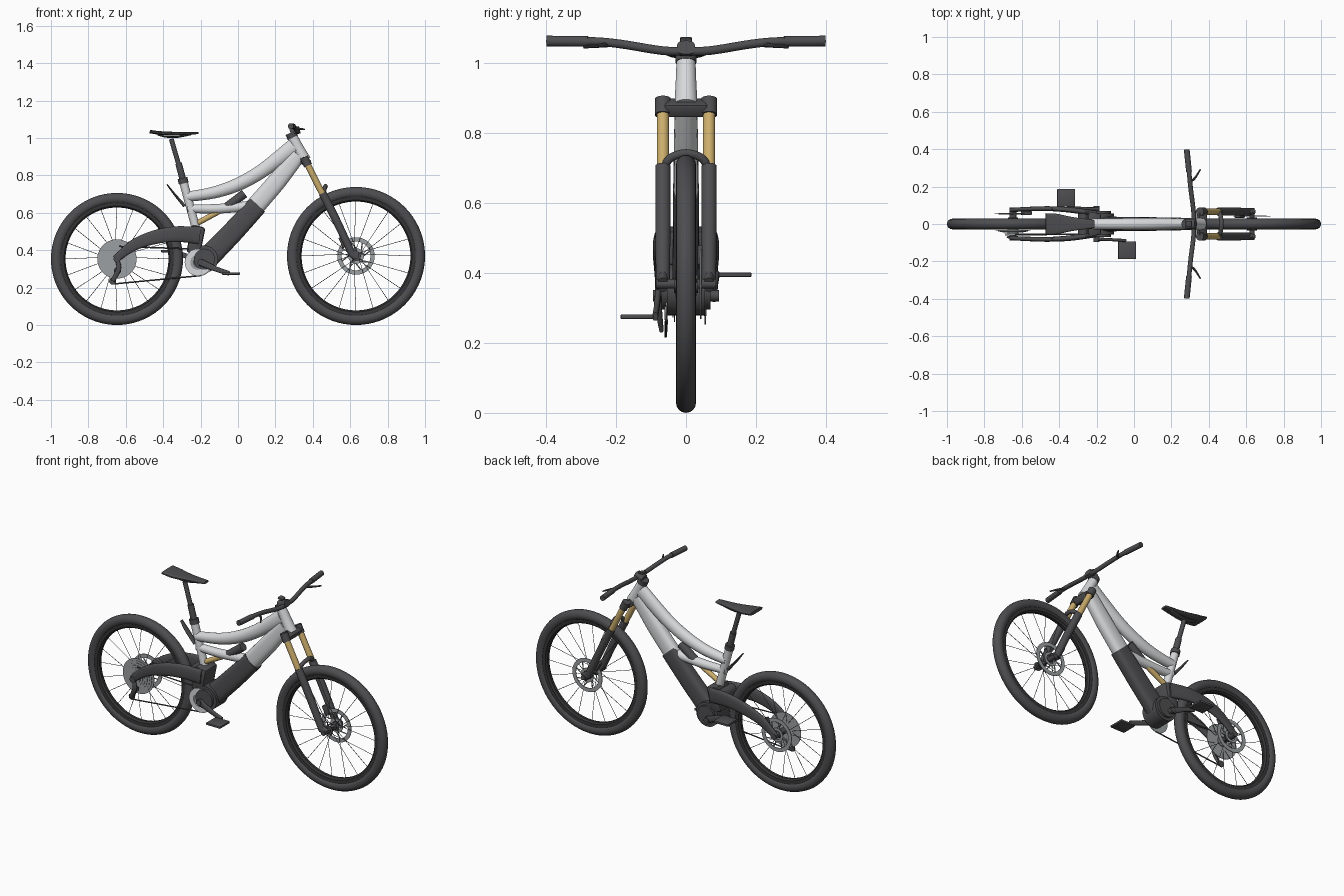
import bpy, bmesh, math
from mathutils import Vector, Matrix

cube = bpy.data.objects.get("Cube")
if cube:
    bpy.data.objects.remove(cube)


def material(name, r, g, b):
    m = bpy.data.materials.new(name)
    m.use_nodes = True
    m.diffuse_color = (r, g, b, 1)
    m.node_tree.nodes["Principled BSDF"].inputs["Base Color"].default_value = (r, g, b, 1)
    return m


LIGHT = material("light_grey_paint", .68, .69, .70)
DARK = material("dark_grey", .075, .075, .08)
BLACK = material("rim_black", .035, .035, .037)
GOLD = material("gold", .60, .42, .15)
STEEL = material("steel_grey", .33, .35, .36)


def finish(name, bm, mat, angle=.6):
    """Turn a bmesh into an object, smooth except at sharp edges."""
    bmesh.ops.remove_doubles(bm, verts=bm.verts, dist=.00005)
    bmesh.ops.recalc_face_normals(bm, faces=bm.faces)
    for f in bm.faces:
        f.smooth = True
    for e in bm.edges:
        e.smooth = len(e.link_faces) == 2 and e.calc_face_angle(0) < angle
    mesh = bpy.data.meshes.new(name)
    bm.to_mesh(mesh)
    bm.free()
    mesh.materials.append(mat)
    ob = bpy.data.objects.new(name, mesh)
    bpy.context.collection.objects.link(ob)
    return ob


def catmull(a, b, c, d, t):
    return .5 * (2 * b + (c - a) * t + (2 * a - 5 * b + 4 * c - d) * t * t
                 + (3 * b - a - 3 * c + d) * t ** 3)


def tube(name, pts, size, mat, sides=20, power=1.0, steps=6):
    """Sweep an oval along a path; size is one radius, one (width, height) or one per point."""
    pts = [Vector(p) for p in pts]
    sizes = size if isinstance(size, list) else [size] * len(pts)
    sizes = [Vector(s) if isinstance(s, tuple) else Vector((s, s)) for s in sizes]
    n = len(pts)
    path, rad = [], []
    for i in range(n - 1):
        for k in range(steps if n > 2 else 1):
            ids = (max(i - 1, 0), i, i + 1, min(i + 2, n - 1))
            t = k / steps
            path.append(catmull(*(pts[j] for j in ids), t))
            rad.append(sizes[i].lerp(sizes[i + 1], t))
    path.append(pts[-1])
    rad.append(sizes[-1])
    bm = bmesh.new()
    rings = []
    for i, p in enumerate(path):
        t = (path[min(i + 1, len(path) - 1)] - path[max(i - 1, 0)]).normalized()
        ref = Vector((0, 1, 0)) if abs(pts[-1].y - pts[0].y) < .8 * (pts[-1] - pts[0]).length else Vector((1, 0, 0))
        side = (ref - t * ref.dot(t)).normalized()
        up = t.cross(side)
        ring = []
        for k in range(sides):
            a = math.tau * (k + .5) / sides
            c, s = math.cos(a), math.sin(a)
            c, s = math.copysign(abs(c) ** power, c), math.copysign(abs(s) ** power, s)
            ring.append(bm.verts.new(p + side * c * rad[i].x + up * s * rad[i].y))
        rings.append(ring)
    for a, b in zip(rings, rings[1:]):
        for k in range(sides):
            bm.faces.new((a[k], a[(k + 1) % sides], b[(k + 1) % sides], b[k]))
    bm.faces.new(rings[0])
    bm.faces.new(rings[-1])
    return finish(name, bm, mat)


def lathe(name, centre, profile, mat, seg=48):
    """Spin a closed (radius, y) profile about the y axis."""
    bm = bmesh.new()
    c = Vector(centre)
    rings = [[bm.verts.new(c + Vector((r * math.cos(math.tau * k / seg), y, r * math.sin(math.tau * k / seg))))
              for k in range(seg)] for r, y in profile]
    for i, a in enumerate(rings):
        j = (i + 1) % len(rings)
        if profile[i][0] == 0 and profile[j][0] == 0:
            continue
        for k in range(seg):
            m = (k + 1) % seg
            bm.faces.new((a[k], a[m], rings[j][m], rings[j][k]))
    return finish(name, bm, mat)


def disc(name, centre, r, y0, y1, mat, hole=0, seg=40):
    return lathe(name, centre, [(hole, y0), (r, y0), (r, y1), (hole, y1)], mat, seg)


def box(name, centre, size, mat, tilt=0, bevel=.004):
    bm = bmesh.new()
    m = Matrix.Translation(centre) @ Matrix.Rotation(tilt, 4, 'Y') @ Matrix.Diagonal((*size, 1))
    bmesh.ops.create_cube(bm, size=1, matrix=m)
    bmesh.ops.bevel(bm, geom=bm.edges[:], offset=bevel, segments=2, affect='EDGES', profile=.5)
    return finish(name, bm, mat)


def rods(name, pairs, r, mat):
    """Many thin straight rods joined in one object."""
    bm = bmesh.new()
    for a, b in pairs:
        d = b - a
        m = Matrix.Translation((a + b) / 2) @ d.to_track_quat('Z', 'Y').to_matrix().to_4x4()
        bmesh.ops.create_cone(bm, cap_ends=True, segments=6, radius1=r, radius2=r, depth=d.length, matrix=m)
    return finish(name, bm, mat)


def spin(c, r, a, y):
    return Vector((c[0] + r * math.cos(a), y, c[2] + r * math.sin(a)))


def wheel(side, c, r, disc_y):
    t = .03
    lathe(side + "_tyre", c, [(r - t + t * math.cos(math.tau * k / 16), t * .96 * math.sin(math.tau * k / 16))
                              for k in range(16)], DARK, 72)
    i = r - .078
    lathe(side + "_rim", c, [(i, -.008), (i + .008, -.019), (i + .03, -.021),
                             (i + .03, .021), (i + .008, .019), (i, .008)], BLACK, 72)
    lathe(side + "_hub", c, [(0, -.055), (.012, -.055), (.014, -.035), (.026, -.034), (.026, -.028), (.016, -.024),
                             (.016, .024), (.026, .028), (.026, .034), (.014, .035), (.012, .055), (0, .055)], DARK, 24)
    step = math.tau / 20
    rods(side + "_spokes", [(spin(c, .024, k * step + (.5 if k % 4 < 2 else -.5), .03 * (-1) ** k),
                             spin(c, i + .004, k * step, 0)) for k in range(20)], .0014, DARK)
    # Brake rotor: braking band, carrier and slanted arms
    disc(side + "_brake_rotor", c, .1, disc_y - .002, disc_y + .002, STEEL, .077)
    disc(side + "_rotor_carrier", c, .042, disc_y - .002, disc_y + .002, STEEL, .026)
    rods(side + "_rotor_arms", [(spin(c, .04, k * math.tau / 8, disc_y), spin(c, .08, k * math.tau / 8 + .35, disc_y))
                                for k in range(8)], .0035, STEEL)


REAR, FRONT = (-.647, 0, .353), (.631, 0, .369)
wheel("rear", REAR, .353, .055)
wheel("front", FRONT, .369, .042)

# Frame
tube("head_tube", [(.289, 0, 1.01), (.325, 0, .94), (.358, 0, .88)], [.027, .03, .034], LIGHT)
tube("top_tube", [(-.275, 0, .685), (-.13, 0, .708), (0, 0, .752), (.13, 0, .825), (.3, 0, .955)],
     [(.027, .027), (.03, .032), (.032, .036), (.032, .038), (.028, .045)], LIGHT)
tube("down_tube", [(.322, 0, .91), (.21, 0, .77), (.08, 0, .62)],
     [(.03, .042), (.035, .05), (.036, .052)], LIGHT, power=.75)
tube("middle_tube", [(-.27, 0, .622), (-.1, 0, .622), (.1, 0, .64)], [.022, .026, .028], LIGHT)
tube("seat_tube", [(-.292, 0, .765), (-.212, 0, .47)], .023, LIGHT)
tube("battery", [(.105, 0, .642), (-.03, 0, .495), (-.16, 0, .36)],
     [(.037, .054), (.038, .058), (.04, .06)], DARK, power=.6)
tube("seat_clamp", [(-.297, 0, .785), (-.29, 0, .757)], .027, DARK)

# Seat post and saddle
tube("seat_post_lower", [(-.318, 0, .865), (-.29, 0, .76)], .018, DARK)
tube("seat_post_upper", [(-.357, 0, .995), (-.315, 0, .85)], .013, DARK)
tube("saddle_rail", [(-.43, 0, 1.018), (-.38, 0, 1.006), (-.32, 0, 1.006), (-.25, 0, 1.02)], (.022, .005), DARK)
tube("saddle", [(-.472, 0, 1.034), (-.41, 0, 1.026), (-.32, 0, 1.023), (-.212, 0, 1.027)],
     [(.058, .009), (.055, .01), (.036, .01), (.02, .006)], DARK, power=.6)
tube("rear_guard", [(-.38, 0, .752), (-.34, 0, .7), (-.285, 0, .635)], [(.012, .003), (.018, .006), (.014, .009)], DARK)

# Shock absorber
tube("shock_shaft", [(-.235, 0, .535), (-.05, 0, .635)], .015, GOLD)
tube("shock_body", [(-.065, 0, .627), (.035, 0, .703)], .024, DARK)

# Motor, chainring and pivot housing
disc("motor", (-.18, 0, .352), .073, -.055, .055, DARK)
for s in (-1, 1):
    disc("motor_cover", (-.18, 0, .352), .056, s * .055, s * .07, DARK)
box("pivot_housing", (-.225, 0, .455), (.075, .12, .15), DARK, .2, .015)
disc("chainring", (-.21, 0, .335), .074, -.057, -.053, STEEL, .03)
disc("chainring_guard", (-.215, 0, .335), .07, -.062, -.057, LIGHT, .04)
lathe("crank_axle", (-.2, 0, .335), [(0, -.095), (.016, -.095), (.016, .095), (0, .095)], DARK, 20)

# Cranks and pedals, opposite one another
for s in (-1, 1):
    tip = Vector((-.2 - s * .155, s * .088, .335 + s * .06))
    tube("crank_arm", [(-.2, s * .08, .335), (-.2 - s * .08, s * .084, .365 + s * .005 if s > 0 else .3), tip],
         [(.009, .02), (.008, .014), (.008, .012)], DARK, power=.7)
    box("pedal", (tip.x - s * .008, s * .14, tip.z), (.096, .094, .013), DARK, 0, .003)

# Swingarm
for s in (-1, 1):
    tube("swingarm", [(-.655, s * .075, .352), (-.56, s * .08, .425), (-.45, s * .082, .468),
                      (-.33, s * .074, .486), (-.205, s * .055, .478)],
         [(.011, .018), (.012, .03), (.013, .037), (.015, .042), (.016, .046)], DARK, power=.75)
tube("swingarm_bridge", [(-.27, -.06, .487), (-.27, .06, .487)], (.03, .035), DARK)
lathe("rear_axle", REAR, [(0, -.088), (.018, -.088), (.018, .088), (0, .088)], DARK, 20)
box("rear_caliper", (-.575, .058, .42), (.05, .022, .035), DARK, .5)

# Stepped sprockets, largest one inboard
for k in range(7):
    disc("sprocket", REAR, .105 - k * .012, -.029 - k * .005, -.026 - k * .005, STEEL)
disc("sprocket_core", REAR, .03, -.062, -.02, STEEL)

# Derailleur and chain
tube("derailleur_arm", [(-.647, -.075, .35), (-.638, -.078, .3), (-.67, -.07, .235)], [(.008, .01), (.01, .014), (.006, .012)], DARK)
for x, z in ((-.645, .29), (-.67, .235)):
    disc("derailleur_pulley", (x, 0, z), .019, -.062, -.056, DARK, 0, 20)
rods("chain", [(Vector((-.635, -.055, .42)), Vector((-.2, -.055, .405))),
               (Vector((-.67, -.058, .219)), Vector((-.2, -.055, .264))),
               (Vector((-.628, -.055, .3)), Vector((-.655, -.058, .245)))], .004, DARK)

# Fork
for s in (-1, 1):
    y = s * .066
    tube("fork_stanchion", [(.358, y, .885), (.475, y, .655)], .0175, GOLD)
    tube("fork_lower", [(.452, y, .705), (.53, y, .55), (.612, y, .375)], [.022, .022, .02], DARK)
    tube("fork_dropout", [(.595, y, .395), (.636, y, .366)], [(.014, .022), (.016, .025)], DARK)
    tube("fork_crown_clamp", [(.352, y, .897), (.374, y, .852)], .023, DARK)
box("fork_crown", (.362, 0, .872), (.05, .125, .042), DARK, .46, .008)
tube("fork_arch", [(.452, -.066, .695), (.462, -.045, .728), (.468, 0, .742), (.462, .045, .728), (.452, .066, .695)],
     (.012, .012), DARK)
lathe("front_axle", FRONT, [(0, -.086), (.014, -.086), (.014, .086), (0, .086)], DARK, 20)
box("front_caliper", (.565, .045, .445), (.035, .025, .06), DARK, -.45)

# Handlebar, stem and controls
tube("headset_cap", [(.281, 0, 1.028), (.293, 0, 1.002)], .03, DARK)
tube("stem", [(.28, 0, 1.03), (.33, 0, 1.045)], (.026, .02), DARK, power=.7)
box("display", (.292, 0, 1.066), (.032, .034, .013), DARK, .2)
tube("handlebar", [(.283, -.39, 1.063), (.295, -.27, 1.062), (.303, -.19, 1.055), (.318, -.07, 1.036), (.32, 0, 1.034),
                   (.318, .07, 1.036), (.303, .19, 1.055), (.295, .27, 1.062), (.283, .39, 1.063)], .0125, DARK)
for s in (-1, 1):
    tube("grip", [(.282, s * .398, 1.063), (.294, s * .28, 1.062)], .0155, DARK)
    tube("brake_lever", [(.298, s * .225, 1.053), (.325, s * .245, 1.05), (.355, s * .292, 1.046)],
         [.008, .006, .004], DARK, 10)
